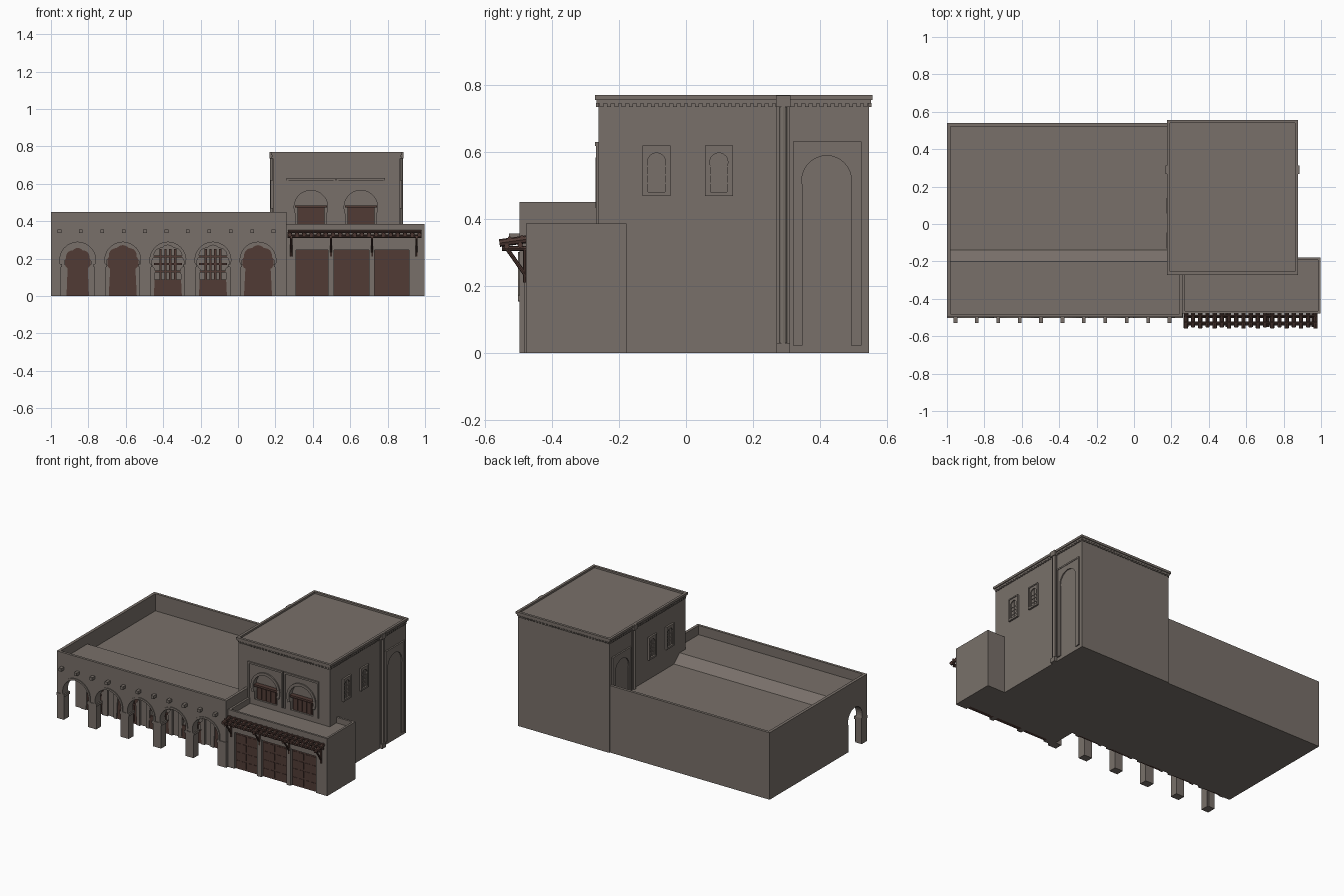
import bpy, bmesh, math
from mathutils import Matrix, Vector

if "Cube" in bpy.data.objects:
    bpy.data.objects.remove(bpy.data.objects["Cube"])


def material(name, col):
    m = bpy.data.materials.new(name)
    m.diffuse_color = (*col, 1)
    m.use_nodes = True
    m.node_tree.nodes["Principled BSDF"].inputs["Base Color"].default_value = m.diffuse_color
    return m


STUCCO = material("stucco", (0.19, 0.163, 0.143))
WOOD = material("brown_wood", (0.082, 0.044, 0.036))


def finish(name, bm, mat):
    bmesh.ops.recalc_face_normals(bm, faces=bm.faces[:])
    me = bpy.data.meshes.new(name)
    bm.to_mesh(me)
    bm.free()
    me.materials.append(mat)
    ob = bpy.data.objects.new(name, me)
    bpy.context.collection.objects.link(ob)
    return ob


def boxes(name, items, mat=STUCCO):
    """Each item is (x0, x1, y0, y1, z0, z1)."""
    bm = bmesh.new()
    for x0, x1, y0, y1, z0, z1 in items:
        mx = Matrix.Translation(((x0 + x1) / 2, (y0 + y1) / 2, (z0 + z1) / 2)) @ \
            Matrix.Diagonal((x1 - x0, y1 - y0, z1 - z0, 1))
        bmesh.ops.create_cube(bm, size=1, matrix=mx)
    return finish(name, bm, mat)


def ring(x0, x1, y0, y1, z0, z1, t):
    return [(x0, x1, y0, y0 + t, z0, z1), (x0, x1, y1 - t, y1, z0, z1),
            (x0, x0 + t, y0 + t, y1 - t, z0, z1), (x1 - t, x1, y0 + t, y1 - t, z0, z1)]


def prism(name, pts, axis, a, b, mat=STUCCO):
    """Extrude a (u, z) outline along y (axis 'y') or along x (axis 'x')."""
    bm = bmesh.new()
    pos = (lambda u, z, d: (u, d, z)) if axis == 'y' else (lambda u, z, d: (d, u, z))
    v0 = [bm.verts.new(pos(u, z, a)) for u, z in pts]
    v1 = [bm.verts.new(pos(u, z, b)) for u, z in pts]
    n = len(pts)
    bm.faces.new(v0)
    bm.faces.new(v1[::-1])
    for i in range(n):
        bm.faces.new((v0[i], v0[(i + 1) % n], v1[(i + 1) % n], v1[i]))
    return finish(name, bm, mat)


def arc(c, zc, r, hw, n=18, lobes=0):
    """Horseshoe arc, right foot to left foot, optionally scalloped."""
    phi = math.acos(min(1, hw / r))
    out = []
    n = n if not lobes else lobes * 6
    for i in range(n + 1):
        t = -phi + (math.pi + 2 * phi) * i / n
        q = r * (0.9 + 0.1 * abs(math.sin(math.pi * lobes * i / n))) if lobes else r
        out.append((c + q * math.cos(t), zc + q * math.sin(t)))
    return out


def arch_wall(name, u0, u1, z0, z1, arches, axis, a, b, lobes=0):
    """Wall whose arches (centre, half width, radius, centre height) open at the bottom."""
    pts = [(u0, z0), (u0, z1), (u1, z1), (u1, z0)]
    for c, hw, r, zc in sorted(arches, reverse=True):
        pts += [(c + hw, z0)] + arc(c, zc, r, hw, lobes=lobes) + [(c - hw, z0)]
    return prism(name, pts, axis, a, b)


def band(name, c, zc, r0, r1, hw, axis, a, b):
    outer = arc(c, zc, r1, hw * r1 / r0)
    return prism(name, outer + arc(c, zc, r0, hw)[::-1], axis, a, b)


def rod(bm, p, q, r, n=8):
    p, q = Vector(p), Vector(q)
    d = q - p
    mx = Matrix.Translation((p + q) / 2) @ d.to_track_quat('Z', 'Y').to_matrix().to_4x4()
    bmesh.ops.create_cone(bm, cap_ends=True, segments=n, radius1=r, radius2=r, depth=d.length, matrix=mx)


# ---- low wing: body with stepped roof, parapets
prism("low_wing_body", [(-0.29, 0), (0.53, 0), (0.53, 0.335), (-0.14, 0.335), (-0.20, 0.388),
                        (-0.48, 0.388), (-0.48, 0.33), (-0.29, 0.33)], 'x', -0.985, 0.25)
boxes("low_wing_parapet", [(-1, -0.98, -0.29, 0.54, 0, 0.45), (-0.98, 0.25, 0.522, 0.54, 0, 0.45),
                           (-1, -0.98, -0.48, -0.29, 0.38, 0.45), (-1, 0.26, -0.497, -0.48, 0.38, 0.45),
                           (0.242, 0.26, -0.48, -0.25, 0, 0.45)])

# ---- arcade: front wall, side arch, trims, capitals, roof beams
centres = [-0.857 + 0.241 * i for i in range(5)]
arch_wall("arcade_front", -1, 0.26, 0, 0.38, [(c, 0.09, 0.096, 0.192) for c in centres], 'y', -0.497, -0.445)
arch_wall("arcade_side", -0.445, -0.285, 0, 0.38, [(-0.368, 0.07, 0.075, 0.2)], 'x', -1, -0.955)
for c in centres:
    band("arch_trim", c, 0.192, 0.096, 0.109, 0.09, 'y', -0.502, -0.495)
edges = [c - 0.1205 for c in centres] + [centres[-1] + 0.1205]
boxes("arcade_capitals", [(max(x - 0.036, -1), min(x + 0.036, 0.262), -0.502, -0.439, 0.155, 0.172) for x in edges])
boxes("roof_beams", [(x - 0.01, x + 0.01, -0.528, -0.48, 0.336, 0.356)
                     for x in [-0.955 + 0.1145 * i for i in range(11)]])

# ---- scalloped doorways behind the arcade
for i, c in enumerate(centres):
    hw = 0.06 if i == 0 else 0.075
    arch_wall("inner_door_frame", c - 0.098, c + 0.098, 0, 0.295, [(c, hw, hw + 0.012, 0.185)],
              'y', -0.304, -0.288, lobes=5)
    if i in (2, 3):   # half panel with a grille above
        boxes("window_panel", [(c - hw, c + hw, -0.30, -0.285, 0, 0.088)], WOOD)
        boxes("window_grille", [(c - 0.045 + 0.026 * k, c - 0.033 + 0.026 * k, -0.30, -0.285, 0.088, 0.25)
                                for k in range(4)] +
              [(c - hw, c + hw, -0.299, -0.285, z, z + 0.012) for z in (0.125, 0.165, 0.205)], WOOD)
    else:
        boxes("inner_door", [(c - hw - 0.008, c + hw + 0.008, -0.297, -0.285, 0, 0.275)], WOOD)
        boxes("inner_door_panels", [(c + s * 0.032 - 0.022, c + s * 0.032 + 0.022, -0.301, -0.295, z, z + 0.048)
                                    for s in (-1, 1) for z in (0.015, 0.075, 0.135, 0.195)], WOOD)

# ---- tower: body, front wall with arched windows
TX0, TX1, TY0, TY1 = 0.187, 0.866, -0.262, 0.547
boxes("tower_body", [(TX0, TX1, -0.235, TY1, 0, 0.758), (TX0, TX1, TY0, -0.235, 0, 0.385)])
wins = [0.39, 0.657]
arch_wall("tower_front", TX0, TX1, 0.385, 0.758, [(c, 0.083, 0.09, 0.475) for c in wins], 'y', TY0, -0.235)
for c in wins:
    band("tower_arch_trim", c, 0.475, 0.09, 0.108, 0.083, 'y', TY0 - 0.008, TY0 + 0.002)
    boxes("tower_shutters", [(c - 0.072, c + 0.072, -0.25, -0.23, 0.385, 0.474)], WOOD)
    boxes("tower_shutter_slats", [(c - 0.066 + 0.034 * k, c - 0.036 + 0.034 * k, -0.255, -0.24, 0.392, 0.465)
                                  for k in range(4)] +
          [(c - 0.086, c + 0.086, -0.265, -0.235, 0.472, 0.485)], WOOD)
    boxes("tower_arch_frame", [(c - 0.13, c - 0.12, TY0 - 0.007, TY0, 0.385, 0.63),
                               (c + 0.12, c + 0.13, TY0 - 0.007, TY0, 0.385, 0.63),
                               (c - 0.13, c + 0.13, TY0 - 0.009, TY0, 0.618, 0.63)])

# ---- tower cornice with dentils
boxes("tower_cornice", ring(0.176, 0.877, -0.272, 0.557, 0.755, 0.77, 0.017) +
      ring(0.182, 0.871, -0.267, 0.552, 0.745, 0.756, 0.01))
dent = []
for k in range(31):
    x = TX0 + 0.004 + k * 0.0219
    dent += [(x, x + 0.012, TY0 - 0.007, TY0, 0.734, 0.746), (x, x + 0.012, TY1, TY1 + 0.007, 0.734, 0.746)]
for k in range(37):
    y = TY0 + 0.004 + k * 0.0219
    dent += [(TX0 - 0.007, TX0, y, y + 0.012, 0.734, 0.746), (TX1, TX1 + 0.007, y, y + 0.012, 0.734, 0.746)]
boxes("tower_dentils", dent)

# ---- tower sides: corner column, tall blind arch, small windows (both sides)
for wall, s in ((TX1, 1), (TX0, -1)):
    def out(d):
        return wall + s * d

    def slab(d, y0, y1, z0, z1):
        return (min(wall, out(d)), max(wall, out(d)), y0, y1, z0, z1)
    bm = bmesh.new()
    rod(bm, (out(0.003), 0.29, 0), (out(0.003), 0.29, 0.745), 0.012, 12)
    finish("side_column", bm, STUCCO)
    boxes("side_column_blocks", [slab(0.006, 0.27, 0.31, 0, 0.75), slab(0.018, 0.268, 0.312, 0.735, 0.769),
                                 slab(0.018, 0.27, 0.31, 0, 0.03)])
    arch_wall("blind_arch", 0.322, 0.522, 0.022, 0.63, [(0.42, 0.072, 0.074, 0.515)], 'x', out(0.007), out(-0.004))
    boxes("blind_arch_frame", [slab(0.01, 0.32, 0.328, 0.022, 0.63), slab(0.01, 0.516, 0.524, 0.022, 0.63),
                               slab(0.01, 0.32, 0.524, 0.622, 0.632)])
    for c in (-0.088, 0.098):
        arch_wall("side_window_surround", c - 0.042, c + 0.042, 0.478, 0.618, [(c, 0.025, 0.027, 0.57)],
                  'x', out(0.008), out(-0.004))
        boxes("side_window_frame", [slab(0.012, c - 0.042, c - 0.035, 0.47, 0.62),
                                    slab(0.012, c + 0.035, c + 0.042, 0.47, 0.62),
                                    slab(0.012, c - 0.042, c + 0.042, 0.612, 0.62),
                                    slab(0.012, c - 0.042, c + 0.042, 0.468, 0.48)])
        boxes("side_window_bars", [slab(0.004, c - 0.026, c + 0.026, z, z + 0.004) for z in (0.505, 0.53, 0.555)] +
              [slab(0.004, c - 0.002, c + 0.002, 0.48, 0.595)])

# ---- shop block: body, roof rim, front piers and lintel
boxes("shop_body", [(0.26, 0.998, -0.445, -0.178, 0, 0.348)])
boxes("shop_parapet", ring(0.26, 0.998, -0.478, -0.178, 0.33, 0.386, 0.014))
boxes("shop_front", [(0.26, 0.31, -0.478, -0.445, 0, 0.25), (0.48, 0.513, -0.484, -0.445, 0, 0.25),
                     (0.70, 0.73, -0.484, -0.445, 0, 0.25), (0.915, 0.998, -0.478, -0.445, 0, 0.25),
                     (0.26, 0.998, -0.478, -0.445, 0.245, 0.348)])
for x0, x1 in ((0.31, 0.48), (0.513, 0.70), (0.73, 0.915)):
    boxes("shop_door", [(x0, x1, -0.466, -0.44, 0, 0.246)], WOOD)
    w = (x1 - x0) / 4
    boxes("shop_door_panels", [(x0 + w * k + 0.006, x0 + w * (k + 1) - 0.006, -0.469, -0.46, z, z + 0.045)
                               for k in range(4) for z in (0.012, 0.07, 0.128, 0.186)], WOOD)

# ---- shop awning: braces, cross poles, slats
bm = bmesh.new()
for x in (0.285, 0.497, 0.717, 0.955):
    rod(bm, (x, -0.535, 0.312), (x, -0.474, 0.225), 0.006)
    rod(bm, (x, -0.55, 0.312), (x, -0.47, 0.312), 0.007)
    rod(bm, (x, -0.48, 0.21), (x, -0.48, 0.32), 0.006)
for y, z in ((-0.495, 0.322), (-0.535, 0.318)):
    rod(bm, (0.265, y, z), (0.982, y, z), 0.008)
finish("awning_frame", bm, WOOD)
bm = bmesh.new()
for k in range(19):
    x = 0.277 + k * 0.0385
    rod(bm, (x, -0.557 + 0.006 * (k % 2), 0.328), (x, -0.472, 0.34), 0.0115)
for y, z in ((-0.49, 0.346), (-0.527, 0.342)):
    rod(bm, (0.268, y, z), (0.98, y, z), 0.006)
finish("awning_slats", bm, WOOD)
